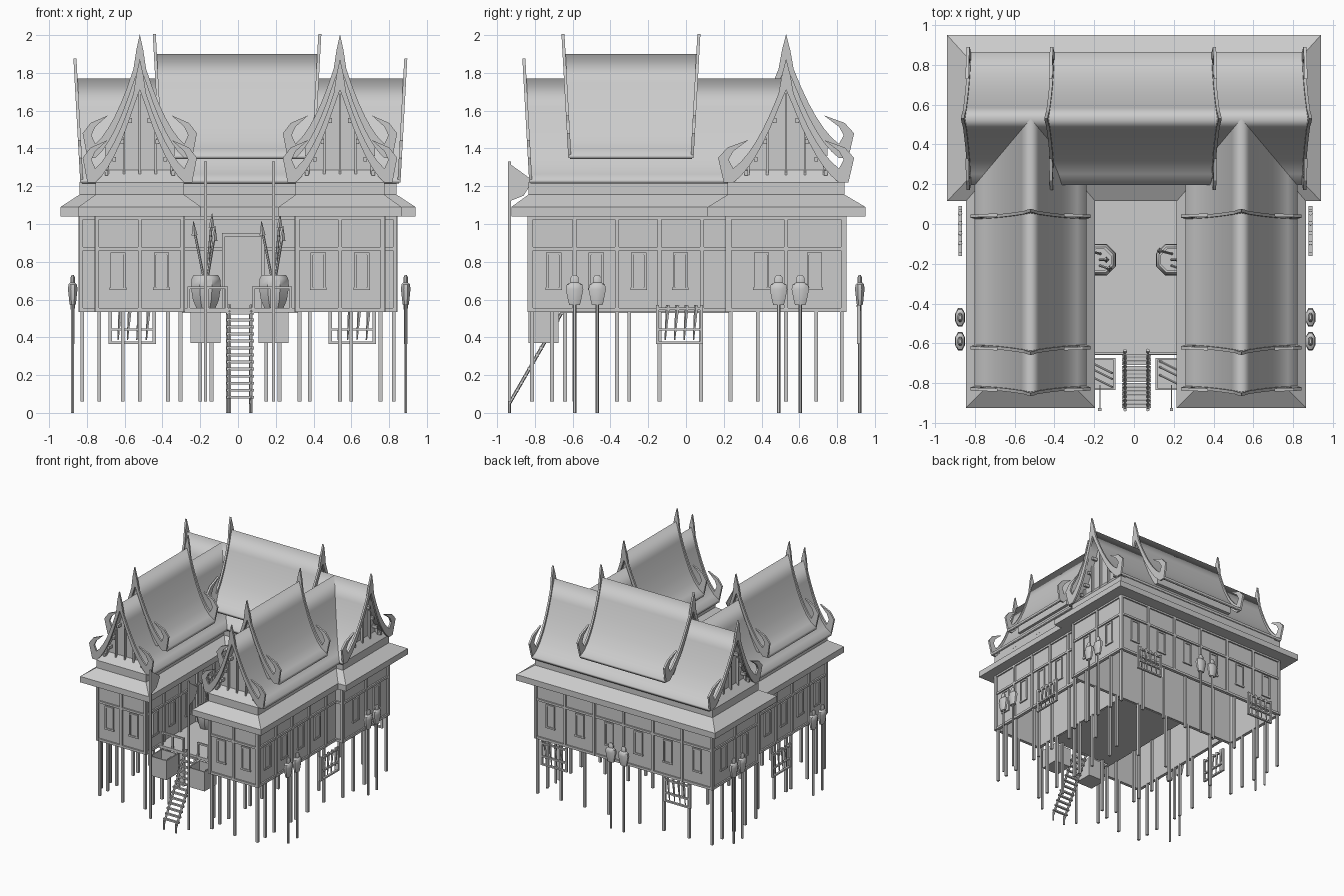
import bpy, bmesh, math
from mathutils import Vector, Matrix

cube = bpy.data.objects.get("Cube")
if cube:
    bpy.data.objects.remove(cube)

GREY = (0.6, 0.6, 0.6, 1)
mat = bpy.data.materials.new("plain grey")
mat.use_nodes = True
mat.diffuse_color = GREY
mat.node_tree.nodes["Principled BSDF"].inputs["Base Color"].default_value = GREY

parts = {}


def part(name):
    return parts.setdefault(name, bmesh.new())


def box(name, x0, x1, y0, y1, z0, z1):
    m = Matrix.Translation(((x0 + x1) / 2, (y0 + y1) / 2, (z0 + z1) / 2))
    m = m @ Matrix.Diagonal((abs(x1 - x0), abs(y1 - y0), z1 - z0, 1))
    bmesh.ops.create_cube(part(name), size=1, matrix=m)


def strip(name, axis, a0, a1, f0, f1, z0, z1):
    """Box running along an axis, with f0..f1 across it."""
    if axis == "x":
        box(name, a0, a1, f0, f1, z0, z1)
    else:
        box(name, f0, f1, a0, a1, z0, z1)


def rod(name, p, q, r, r2=None, seg=6):
    p, q = Vector(p), Vector(q)
    d = q - p
    m = Matrix.Translation((p + q) / 2) @ d.to_track_quat("Z", "Y").to_matrix().to_4x4()
    bmesh.ops.create_cone(part(name), cap_ends=True, segments=seg, radius1=r,
                          radius2=r if r2 is None else r2, depth=d.length, matrix=m)


def loft(name, rings, caps=True):
    """Join stacked rings of points and cap both ends."""
    bm = part(name)
    vs = [[bm.verts.new(p) for p in ring] for ring in rings]
    n = len(vs[0])
    for a, b in zip(vs, vs[1:]):
        for i in range(n):
            j = (i + 1) % n
            bm.faces.new((a[i], a[j], b[j], b[i]))
    if caps:
        bm.faces.new(vs[0])
        bm.faces.new(vs[-1])


def rect(x0, x1, y0, y1, z):
    return [(x0, y0, z), (x1, y0, z), (x1, y1, z), (x0, y1, z)]


def prism(name, pts, axis, c, a0, a1, lean=(0, 0), base=0, caps=True):
    """Extrude an upright outline along an axis; each end may lean with height."""
    def at(a, tilt):
        out = []
        for d, z in pts:
            s = a + tilt * (z - base)
            out.append((c + d, s, z) if axis == "y" else (s, c + d, z))
        return out
    loft(name, [at(a0, lean[0]), at(a1, lean[1])], caps)


def lathe(name, profile, x, y, sx=1, sy=1, seg=8):
    loft(name, [[(x + sx * r * math.cos(math.tau * (i + .5) / seg),
                  y + sy * r * math.sin(math.tau * (i + .5) / seg), z)
                 for i in range(seg)] for r, z in profile])


# Roofs: offsets are for the back house, and k narrows them for the wings
LEAN, HALF, NARROW = 0.055, 0.335, 0.84


def drop(d):
    return 2.9 * abs(d) - 3.9 * d * d


def slope(ridge, off, half, k, n=6):
    return [(k * half * i / n, ridge - drop(half * i / n) + off) for i in range(-n, n + 1)]


def roof_tier(label, axis, c, a0, a1, ridge, k=1, inner_end=False):
    top = slope(ridge, 0, HALF, k)
    under = slope(ridge, -0.022, HALF, k)
    base = ridge - 0.5
    tilt = (-LEAN, 0 if inner_end else LEAN)
    prism(label + "_roof", top + under[::-1], axis, c, a0, a1, tilt, base, False)
    # Bargeboard with a spire at the ridge and upturned horns at the eaves
    steps = [0.04 * i for i in range(1, 8)]
    outer = [(0.022, 0.02)] + [(d, 0.03 - drop(d)) for d in steps]
    horn = [(0.305, -.43), (0.28, -.385), (0.2, -.325), (0.31, -.365), (0.36, -.42), (0.33, -.55)]
    inner = [(d, -0.045 - drop(d)) for d in steps[::-1]]
    right = outer + horn + inner
    outline = [(0, 0.105)] + right + [(0, -0.06)] + [(-d, z) for d, z in right[::-1]]
    board = [(k * d, ridge + z) for d, z in outline]
    for a, s in ((a0, -1), (a1, 1)):
        if s < 0 or not inner_end:
            prism(label + "_bargeboards", board, axis, c, a - 0.008, a + 0.008,
                  (s * LEAN, s * LEAN), base)


def gable_core(name, axis, c, a0, a1, ridge, half, floor, k=1):
    pts = slope(ridge, -0.012, half, k)
    prism(name, pts + [(k * half, floor), (-k * half, floor)], axis, c, a0, a1)


def gable_trim(axis, c, a, s, k=1):
    # Battens and small blocks below the bargeboard
    along = "x" if axis == "y" else "y"
    for d in (-.2, -.1, 0, .1, .2):
        strip("gable_battens", along, c + k * d - .006, c + k * d + .006, a, a + s * .02,
              1.26, 1.75 - drop(d))
    for d in (.06, .11, .16, .21):
        z = 1.715 - drop(d)
        for m in (-k, k):
            strip("gable_blocks", along, c + m * d - .009, c + m * d + .009,
                  a - s * .01, a + s * .045, z - .02, z + .005)


WINGS = (-0.52, 0.54)
roof_tier("back_lower", "x", 0.53, -0.83, 0.855, 1.77)
roof_tier("back_upper", "x", 0.53, -0.41, 0.40, 1.90)
gable_core("back_gable", "x", 0.53, -0.78, 0.79, 1.77, 0.31, 1.2)
gable_core("back_upper_gable", "x", 0.53, -0.39, 0.38, 1.90, 0.22, 1.36)
gable_trim("x", 0.53, -0.78, -1)
gable_trim("x", 0.53, 0.79, 1)
for c in WINGS:
    roof_tier("wing_lower", "y", c, -0.825, 0.53, 1.77, NARROW, True)
    roof_tier("wing_upper", "y", c, -0.618, 0.035, 1.90, NARROW)
    gable_core("wing_gable", "y", c, -0.77, 0.5, 1.77, 0.28, 1.2, NARROW)
    gable_core("wing_upper_gable", "y", c, -0.6, 0.015, 1.90, 0.22, 1.36, NARROW)
    gable_trim("y", c, -0.77, -1, NARROW)

# Skirt roofs, with the sloped gable sill above them
loft("back_skirt_roof", [rect(-.94, .94, .115, .95, 1.04), rect(-.94, .94, .115, .95, 1.09),
                         rect(-.84, .84, .22, .84, 1.155), rect(-.84, .84, .22, .84, 1.22),
                         rect(-.78, .79, .3, .76, 1.285)])
for c in WINGS:
    w, u, t = 0.325, 0.235, 0.19
    loft("wing_skirt_roof", [rect(c - w, c + w, -.925, .3, 1.04), rect(c - w, c + w, -.925, .3, 1.09),
                             rect(c - u, c + u, -.835, .3, 1.155), rect(c - u, c + u, -.835, .3, 1.22),
                             rect(c - t, c + t, -.77, .3, 1.285)])

# Plank walls, open underneath, and the terrace deck between the houses
for y in (.225, .82):
    box("back_house_walls", -.83, .83, y, y + .015, .535, 1.05)
for x in (-.83, .815):
    box("back_house_walls", x, x + .015, .225, .835, .535, 1.05)
for c in WINGS:
    box("wing_walls", c - .225, c + .225, -.825, -.81, .535, 1.05)
    for x in (c - .225, c + .21):
        box("wing_walls", x, x + .015, -.825, .23, .535, 1.05)
box("terrace_floor", -.3, .32, -.66, .23, .53, .555)


def wall_trim(axis, f, s, a0, a1, posts, windows):
    """Timber frame and windows on one wall; s is the outward direction."""
    o = f + s * .012
    for z, h in ((.535, .02), (.86, .018), (1.025, .02)):
        strip("wall_rails", axis, a0, a1, f - s * .01, o, z, z + h)
    for p in posts:
        strip("wall_posts", axis, p - .01, p + .01, f - s * .01, f + s * .015, .535, 1.05)
    for w in windows:
        strip("window_panels", axis, w - .026, w + .026, f, f + s * .006, .665, .835)
        for m in (-1, 1):
            strip("window_frames", axis, w + m * .04, w + m * .028, f, o, .65, .85)
        strip("window_frames", axis, w - .044, w + .044, f, o, .65, .664)
        strip("window_frames", axis, w - .04, w + .04, f, o, .836, .85)


thirds = [-.83 + i * .277 for i in range(7)]
wall_trim("x", .835, 1, -.84, .84, thirds, [p + .138 for p in thirds[:-1]])
wall_trim("x", .225, -1, -.84, .84, (-.83, .83), ())
for s in (-1, 1):
    wall_trim("y", s * .83, s, .22, .84, (.23, .53, .83), (.4, .68))
side_posts = (-.82, -.59, -.365, -.14, .085)
for c in WINGS:
    wall_trim("x", -.825, -1, c - .23, c + .23, (c - .225, c, c + .225), (c - .115, c + .115))
    for s in (-1, 1):
        wall_trim("y", c + s * .225, s, -.83, .22, side_posts, (-.7, -.475, -.25, -.03))

# Terrace door
box("door_panel", -.07, .125, .205, .225, .555, .935)
for x in (-.085, .125):
    box("door_frame", x, x + .016, .195, .225, .555, .95)
box("door_frame", -.085, .141, .195, .225, .935, .953)


# Stilts around the edge of each house
def stilt(x, y):
    box("stilts", x - .01, x + .01, y - .01, y + .01, .06, .54)


for x in (-.825, -.61, -.37, -.14, .15, .38, .6, .825):
    for y in (.235, .825):
        stilt(x, y)
for x in (-.825, .825):
    for y in (.38, .53, .69):
        stilt(x, y)
for c in WINGS:
    stilt(c, -.815)
    for x in (c - .215, c + .215):
        for y in (-.815, -.71, -.59, -.365, -.3, -.14, .08):
            stilt(x, y)
for x in (-.2, .22):
    stilt(x, -.64)

# Ladder
foot, head = Vector((0, -.935, .05)), Vector((0, -.635, .57))
for x in (-.045, .07):
    rod("ladder_rails", foot + Vector((x, 0, 0)), head + Vector((x, 0, 0)), .009)
    rod("ladder_rails", (x, -.935, 0), (x, -.935, .08), .008)
for i in range(13):
    p = foot.lerp(head, (i + .9) / 14)
    box("ladder_rungs", -.06, .085, p.y - .009, p.y + .009, p.z - .007, p.z + .007)

# Terrace railing, planter boxes, jars with spears, and banner poles
for m, cx in ((-1, -.17), (1, .19)):
    inner, outer = cx - m * .11, cx + m * .09
    box("terrace_railing", inner, outer, -.657, -.643, .655, .67)
    for x in (inner, (inner + outer) / 2, outer):
        box("terrace_railing", x - .007, x + .007, -.657, -.643, .55, .67)
    x0, x1 = cx - .082, cx + .078
    box("planter_boxes", x0, x1, -.835, -.675, .37, .385)
    for a, b in ((x0, x0 + .01), (x1 - .01, x1)):
        box("planter_boxes", a, b, -.835, -.675, .37, .535)
    for y in (-.835, -.685):
        box("planter_boxes", x0, x1, y, y + .01, .37, .535)
    for k in (-.03, .01, .04):
        rod("planter_sticks", (cx - .06, -.73 + k, .4), (cx + .06, -.79 + k, .53), .006)
    lathe("terrace_jars", [(.055, .555), (.075, .60), (.086, .67), (.082, .71), (.07, .73),
                           (.058, .73), (.06, .66)], cx, -.18)
    for dx, dy, top in ((-.06, .03, .96), (.03, 0, 1.0), (.045, -.03, .93)):
        base, tip = Vector((cx, -.18 + dy, .66)), Vector((cx + dx, -.18 + dy * 1.5, top))
        rod("spear_shafts", base, tip, .007)
        rod("spear_heads", tip - Vector((0, 0, .02)), tip + Vector((dx * .1, 0, .06)), .016, 0, 4)
    box("banner_poles", cx - .01, cx + .006, -.942, -.926, .06, 1.33)
    flag = [(-.935, 1.32), (-.81, 1.23), (-.86, 1.15), (-.935, 1.12)]
    prism("banners", flag, "x", 0, cx - .004, cx + .002)


# Hanging racks beside the stilts
def rack(axis, c, f):
    f0, f1 = f - .009, f + .009
    for z in (.365, .435, .545):
        strip("rack_frames", axis, c - .125, c + .125, f0, f1, z, z + .013)
    for m in (-1, 1):
        strip("rack_frames", axis, c + m * .125, c + m * .108, f0, f1, .365, .57)
    for d in (-.075, -.025, .025, .075):
        lo, hi = (c + d, f, .385), (c + d + .015, f, .57)
        if axis == "y":
            lo, hi = (f, c + d, .385), (f, c + d + .015, .57)
        rod("rack_tools", lo, hi, .004, .012, 5)


rack("x", -.56, .915)
rack("x", .605, .915)


# Lantern posts
def lantern(x, y, sx, sy):
    rod("lantern_poles", (x, y, 0), (x, y, .59), .009)
    lathe("lantern_heads", [(.03, .57), (.036, .59), (.05, .655), (.044, .68), (.024, .69),
                            (.024, .715), (.012, .73)], x, y, sx, sy)


for x in (-.875, .888):
    rack("y", -.035, x)
    for y in (-.59, -.47, .49, .605):
        lantern(x, y, .55, 1)
for x in (-.055, .065):
    lantern(x, .92, 1, .55)

# Turn the parts into objects; main roofs also shade softly over the ridge
SMOOTH = {"lower_roof": 150, "upper_roof": 150, "jars": 40, "heads": 40, "poles": 40}
for name, bm in parts.items():
    bmesh.ops.recalc_face_normals(bm, faces=bm.faces)
    mesh = bpy.data.meshes.new(name)
    bm.to_mesh(mesh)
    bm.free()
    mesh.materials.append(mat)
    obj = bpy.data.objects.new(name, mesh)
    bpy.context.scene.collection.objects.link(obj)
    for ending, degrees in SMOOTH.items():
        if name.endswith(ending):
            bpy.ops.object.select_all(action="DESELECT")
            obj.select_set(True)
            bpy.context.view_layer.objects.active = obj
            bpy.ops.object.shade_smooth_by_angle(angle=math.radians(degrees))
